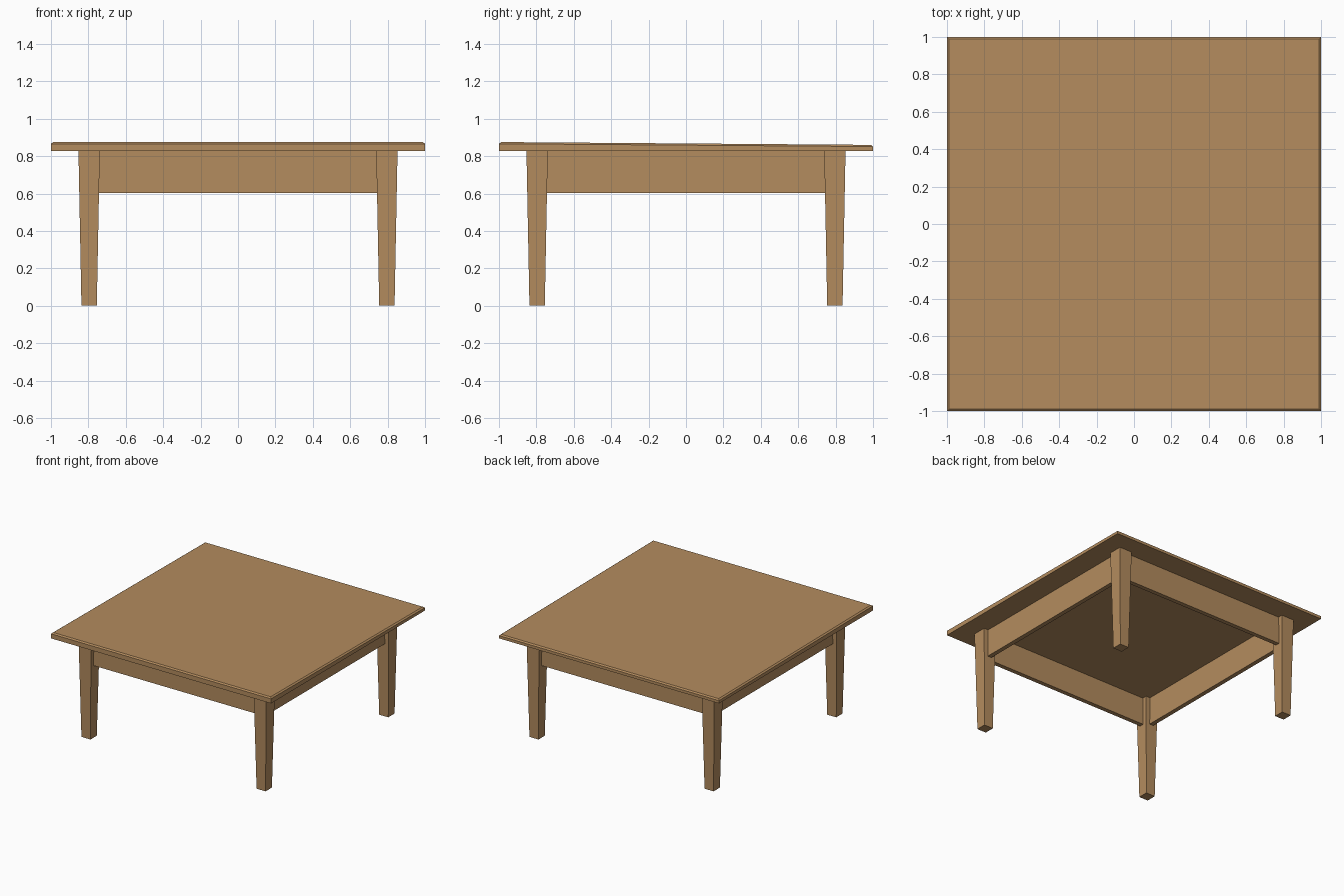
import bpy
import bmesh

if "Cube" in bpy.data.objects:
    bpy.data.objects.remove(bpy.data.objects["Cube"])

wood = bpy.data.materials.new("warm_wood")
wood.diffuse_color = (0.456, 0.262, 0.112, 1.0)
wood.use_nodes = True
wood.node_tree.nodes["Principled BSDF"].inputs["Base Color"].default_value = wood.diffuse_color


def loft(name, rings):
    """Solid through stacked four-corner rings, bottom to top."""
    bm = bmesh.new()
    loops = [[bm.verts.new(p) for p in ring] for ring in rings]
    bm.faces.new(loops[0])
    bm.faces.new(loops[-1])
    for a, b in zip(loops, loops[1:]):
        for i in range(4):
            j = (i + 1) % 4
            bm.faces.new((a[i], a[j], b[j], b[i]))
    bmesh.ops.recalc_face_normals(bm, faces=bm.faces[:])
    mesh = bpy.data.meshes.new(name)
    bm.to_mesh(mesh)
    bm.free()
    mesh.materials.append(wood)
    obj = bpy.data.objects.new(name, mesh)
    bpy.context.collection.objects.link(obj)
    return obj


def rect(cx, cy, hx, hy, z_front, z_back=None):
    """Rectangle corners; the back edge may sit at another height."""
    zb = z_front if z_back is None else z_back
    return [(cx - hx, cy - hy, z_front), (cx + hx, cy - hy, z_front),
            (cx + hx, cy + hy, zb), (cx - hx, cy + hy, zb)]


UNDER = 0.828      # underside of the top
LEG = 0.796        # leg centre offset

# Table top: flat below, slightly sloped above, bevelled upper edge
loft("table_top", [rect(0, 0, 1, 1, UNDER),
                   rect(0, 0, 1, 1, 0.866, 0.851),
                   rect(0, 0, 0.988, 0.988, 0.875, 0.860)])

# Tapered legs
for sy, row in ((-1, "front"), (1, "back")):
    for sx, side in ((-1, "left"), (1, "right")):
        x, y = sx * LEG, sy * LEG
        loft(f"{row}_{side}_leg", [rect(x, y, 0.041, 0.041, 0),
                                   rect(x, y, 0.057, 0.057, UNDER)])

# Apron rails between the legs, set back from the outer leg faces
for s, (fb, lr) in ((-1, ("front", "left")), (1, ("back", "right"))):
    loft(f"{fb}_apron", [rect(0, s * LEG, 0.755, 0.018, z) for z in (0.602, UNDER)])
    loft(f"{lr}_apron", [rect(s * LEG, 0, 0.018, 0.755, z) for z in (0.602, UNDER)])
